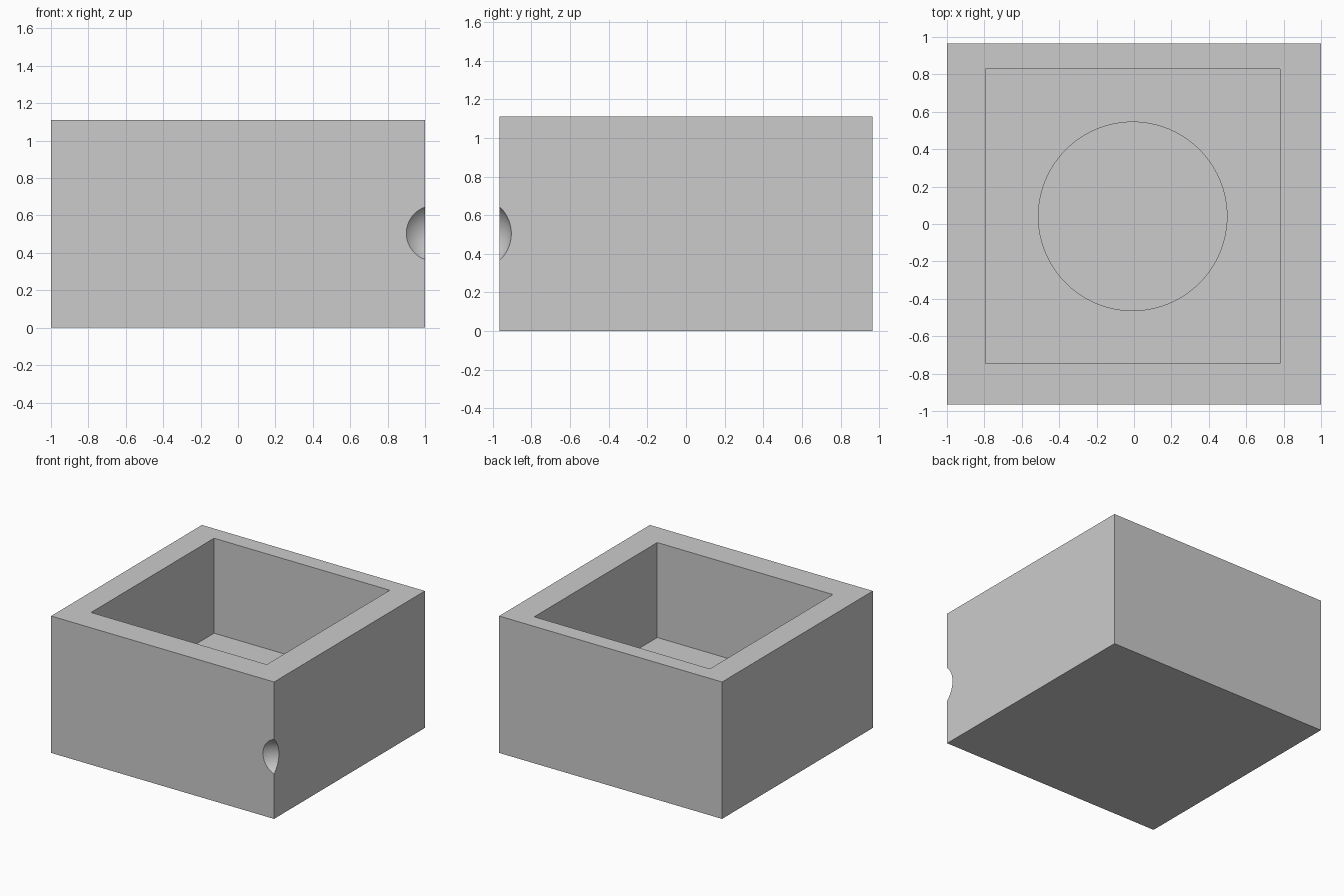
import bpy
import math

cube = bpy.data.objects.get("Cube")
if cube:
    bpy.data.objects.remove(cube, do_unlink=True)

grey = bpy.data.materials.new("plain_grey")
grey.use_nodes = True
colour = (0.6, 0.6, 0.6, 1)
grey.diffuse_color = colour
grey.node_tree.nodes["Principled BSDF"].inputs["Base Color"].default_value = colour

HEIGHT = 1.11
FLOOR = 0.34          # floor of the square pocket
RECESS = 0.18         # floor of the round recess
CENTRE = (-0.007, 0.041)


def finish(name):
    obj = bpy.context.object
    obj.name = name
    obj.data.materials.append(grey)
    return obj


def box(name, size, x, y, bottom):
    bpy.ops.mesh.primitive_cube_add(size=1, location=(x, y, bottom + size[2] / 2))
    obj = finish(name)
    obj.scale = size
    bpy.ops.object.transform_apply(location=False, rotation=False, scale=True)
    return obj


def cut(target, cutter):
    mod = target.modifiers.new(cutter.name, "BOOLEAN")
    mod.operation = "DIFFERENCE"
    mod.solver = "EXACT"
    mod.object = cutter
    cutter.hide_render = True
    bpy.ops.object.select_all(action="DESELECT")
    bpy.context.view_layer.objects.active = target
    target.select_set(True)
    bpy.ops.object.modifier_apply(modifier=mod.name)
    bpy.data.objects.remove(cutter, do_unlink=True)


# Solid block
body = box("box_body", (2, 1.932, HEIGHT), 0, 0, 0)

# Square pocket, open at the top
cut(body, box("pocket_cutter", (1.576, 1.576, 1), *CENTRE, FLOOR))

# Round recess in the pocket floor
bpy.ops.mesh.primitive_cylinder_add(vertices=96, radius=0.504, depth=0.4,
                                    location=(*CENTRE, RECESS + 0.2))
cut(body, finish("recess_cutter"))

# Scooped notch in the front corner
bpy.ops.mesh.primitive_uv_sphere_add(segments=96, ring_count=48, radius=0.195,
                                     location=(1.048, -1.093, 0.505))
cut(body, finish("notch_cutter"))

bpy.ops.object.shade_smooth_by_angle(angle=math.radians(30))
